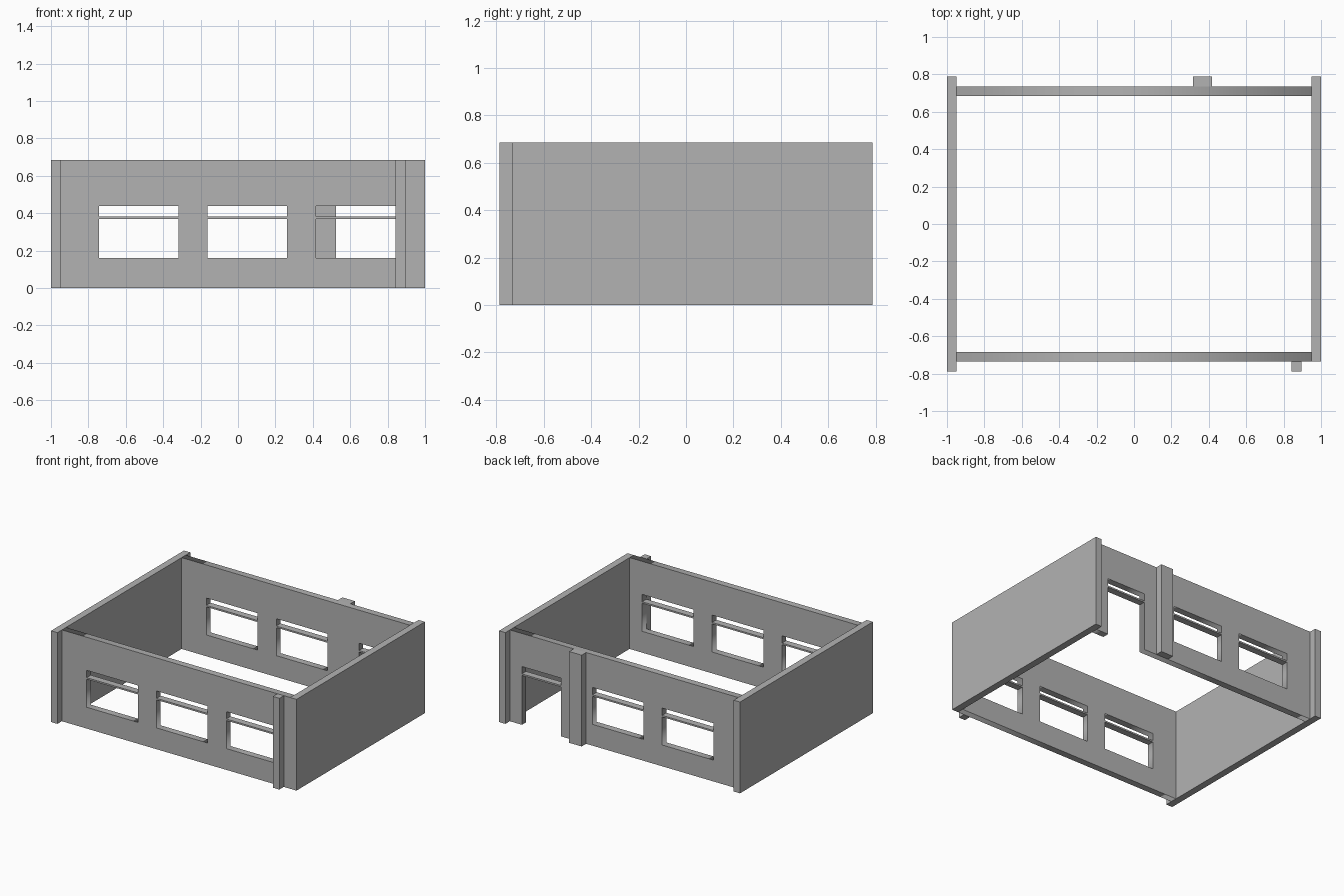
import bpy
from math import pi

cube = bpy.data.objects.get("Cube")
if cube:
    bpy.data.objects.remove(cube)

HEIGHT = 0.685
INNER, OUTER = 0.685, 0.735      # faces of the front and back walls
END = 0.788                      # ends of the side walls and piers
SIDE = 0.948                     # inner face of the side walls
SILL, HEAD = 0.16, 0.437         # window opening heights
BAR_LOW, BAR_TOP = 0.37, 0.382   # transom bar heights

grey = bpy.data.materials.new("plain grey")
grey.diffuse_color = (0.45, 0.45, 0.45, 1)
grey.use_nodes = True
grey.node_tree.nodes["Principled BSDF"].inputs["Base Color"].default_value = (0.45, 0.45, 0.45, 1)


def box(name, x0, x1, y0, y1, z0, z1):
    bpy.ops.mesh.primitive_cube_add(size=1, location=((x0 + x1) / 2, (y0 + y1) / 2, (z0 + z1) / 2))
    obj = bpy.context.object
    obj.name = name
    obj.scale = (x1 - x0, y1 - y0, z1 - z0)
    bpy.ops.object.transform_apply(location=False, rotation=False, scale=True)
    obj.data.materials.append(grey)
    return obj


def wall(name, y, outline, windows):
    """Extruded flat outline with rectangular window holes."""
    curve = bpy.data.curves.new(name, "CURVE")
    curve.dimensions = "2D"
    curve.fill_mode = "BOTH"
    curve.extrude = (OUTER - INNER) / 2
    holes = [[(a, SILL), (b, SILL), (b, HEAD), (a, HEAD)] for a, b in windows]
    for loop in [outline] + holes:
        spline = curve.splines.new("POLY")
        spline.points.add(len(loop) - 1)
        for point, (x, z) in zip(spline.points, loop):
            point.co = (x, z, 0, 1)
        spline.use_cyclic_u = True
    curve.materials.append(grey)
    obj = bpy.data.objects.new(name, curve)
    bpy.context.collection.objects.link(obj)
    obj.location.y = y
    obj.rotation_euler.x = pi / 2
    bpy.ops.object.select_all(action="DESELECT")
    obj.select_set(True)
    bpy.context.view_layer.objects.active = obj
    bpy.ops.object.convert(target="MESH")


# Openings
left_window, middle_window, right_window = (-0.742, -0.317), (-0.162, 0.262), (0.418, 0.843)
door = (0.525, 0.847)
front_openings = [left_window, middle_window, right_window]
back_openings = [left_window, middle_window, door]

# Front and back walls, the back one notched by the doorway
top_corners = [(SIDE, HEIGHT), (-SIDE, HEIGHT)]
middle = (INNER + OUTER) / 2
wall("front_wall", -middle, [(-SIDE, 0), (SIDE, 0)] + top_corners, front_openings)
doorway = [(door[0], 0), (door[0], HEAD), (door[1], HEAD), (door[1], 0)]
wall("back_wall", middle, [(-SIDE, 0)] + doorway + [(SIDE, 0)] + top_corners,
     [left_window, middle_window])

# Side walls; the left one stops flush with the front wall
box("right_wall", -1, -SIDE, -END, END, 0, HEIGHT)
box("left_wall", SIDE, 1, -OUTER, END, 0, HEIGHT)

# Piers standing out from the walls
box("front_pier", 0.842, 0.895, -END, -OUTER, 0, HEIGHT)
box("back_pier", 0.315, 0.418, OUTER, END, 0, HEIGHT)

# Transom bars across every opening
for side, sign, openings in (("front", -1, front_openings), ("back", 1, back_openings)):
    for i, (a, b) in enumerate(openings):
        y0, y1 = sorted((sign * INNER, sign * OUTER))
        box(f"{side}_transom_bar_{i + 1}", a, b, y0, y1, BAR_LOW, BAR_TOP)
